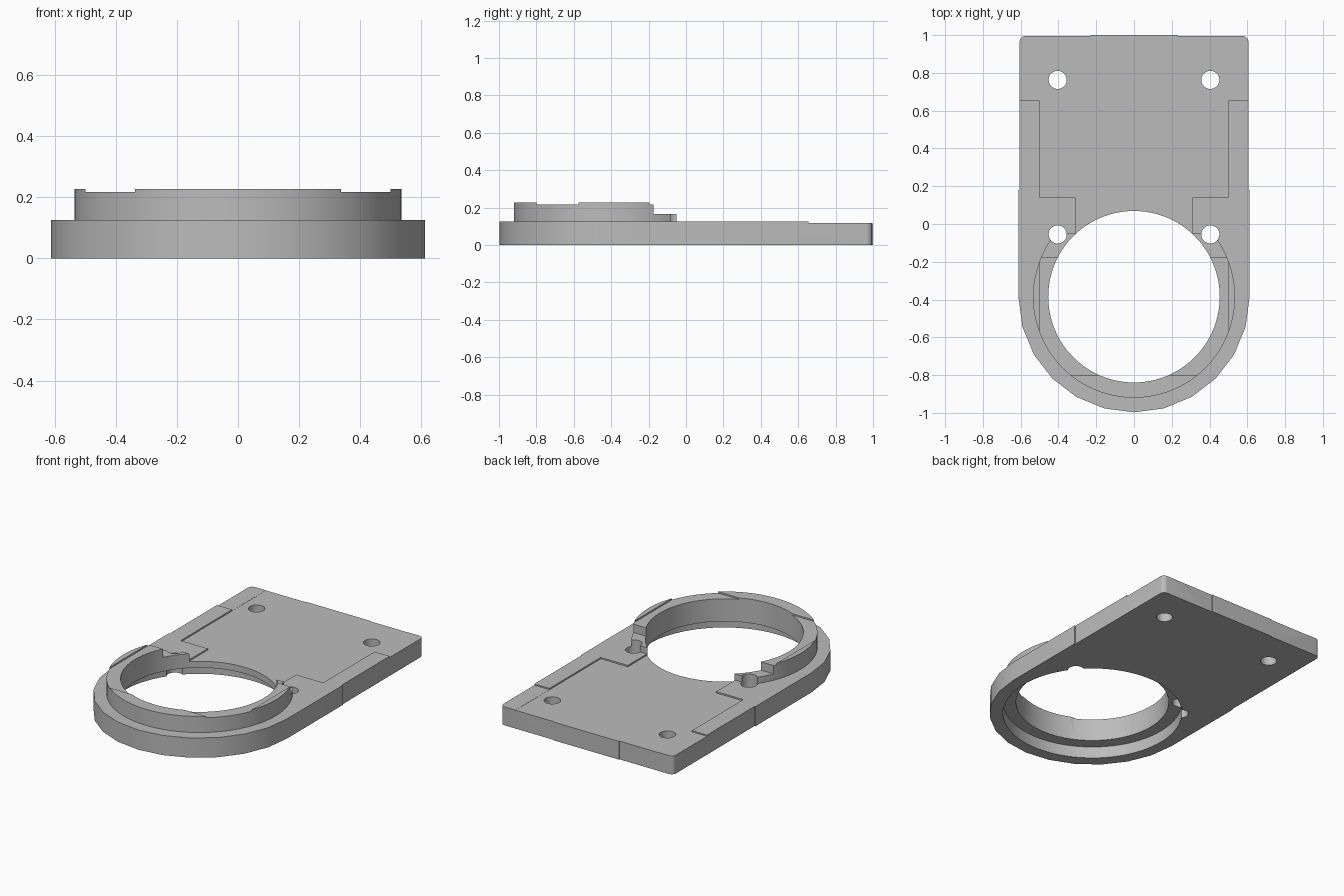
import bpy, bmesh, math
from mathutils import Vector

old = bpy.data.objects.get("Cube")
if old:
    bpy.data.objects.remove(old, do_unlink=True)

grey = bpy.data.materials.new("plain grey")
grey.use_nodes = True
grey.diffuse_color = (0.5, 0.5, 0.5, 1)
grey.node_tree.nodes["Principled BSDF"].inputs["Base Color"].default_value = (0.5, 0.5, 0.5, 1)

RING_Y = -0.385     # centre of the round end
PLATE_R = 0.612
TOP = 0.125
FLOOR = 0.117       # shallow pocket level


def prism(name, outline, z0, z1):
    """Extrude a counter-clockwise outline from z0 to z1."""
    bm = bmesh.new()
    base = bm.faces.new([bm.verts.new((x, y, z0)) for x, y in outline])
    top = bmesh.ops.extrude_face_region(bm, geom=[base])["geom"]
    bmesh.ops.translate(bm, vec=Vector((0, 0, z1 - z0)),
                        verts=[v for v in top if isinstance(v, bmesh.types.BMVert)])
    bmesh.ops.recalc_face_normals(bm, faces=bm.faces)
    mesh = bpy.data.meshes.new(name)
    bm.to_mesh(mesh)
    bm.free()
    mesh.materials.append(grey)
    obj = bpy.data.objects.new(name, mesh)
    bpy.context.collection.objects.link(obj)
    return obj


def arc(cx, cy, r, a0, a1, steps):
    angles = [math.radians(a0 + (a1 - a0) * i / steps) for i in range(steps + 1)]
    return [(cx + r * math.cos(a), cy + r * math.sin(a)) for a in angles]


def disc(name, x, y, r, z0, z1, sides=96):
    return prism(name, arc(x, y, r, 0, 360, sides)[:-1], z0, z1)


def box(name, x0, x1, y0, y1, z0, z1):
    return prism(name, [(x0, y0), (x1, y0), (x1, y1), (x0, y1)], z0, z1)


def combine(target, tool, operation="DIFFERENCE"):
    """Apply a boolean and discard the tool."""
    tool.hide_render = True
    mod = target.modifiers.new("boolean", "BOOLEAN")
    mod.operation, mod.solver, mod.object = operation, "EXACT", tool
    bpy.ops.object.select_all(action="DESELECT")
    bpy.context.view_layer.objects.active = target
    target.select_set(True)
    bpy.ops.object.modifier_apply(modifier=mod.name)
    bpy.data.objects.remove(tool, do_unlink=True)


# Plate outline: faceted round front, straight sides, rounded back corners
outline = arc(0, RING_Y, PLATE_R, 180, 360, 12)
outline += [(PLATE_R, 0.18), (0.606, 0.18)]
outline += arc(0.576, 0.965, 0.03, 0, 90, 5)
outline += [(0.23, 0.995), (0.23, 1.0), (-0.23, 1.0), (-0.23, 0.995)]
outline += arc(-0.576, 0.965, 0.03, 90, 180, 5)
outline += [(-0.606, 0.18), (-PLATE_R, 0.18)]
plate = prism("mounting_plate", outline, 0, TOP)

# Shallow pockets in the top of the plate
combine(plate, box("back_step_cutter", -1, 1, 0.655, 1.5, FLOOR, 0.5))
combine(plate, box("pocket_cutter", -0.5, 0.5, 0.14, 1.6, FLOOR - 0.001, 0.5))
combine(plate, box("pocket_neck_cutter", -0.31, 0.31, -0.1, 0.2, FLOOR - 0.001, 0.5))

# Raised collar, open at the back with low end tabs
collar = disc("collar", 0, RING_Y, 0.535, 0.1, 0.227)
combine(collar, box("collar_opening_cutter", -1, 1, -0.05, 1, 0.05, 0.5))
combine(collar, box("tab_cutter", -1, 1, -0.175, 1, 0.165, 0.5))
combine(collar, box("collar_pocket_cutter", -0.5, 0.5, -0.8, 1, 0.218, 0.5))
combine(plate, collar, "UNION")

# Large opening with a wider recess underneath
combine(plate, disc("opening_cutter", 0, RING_Y, 0.454, -0.1, 0.5))
combine(plate, disc("recess_cutter", 0, RING_Y, 0.532, -0.1, 0.075))

# Four screw holes
for side in (-1, 1):
    for y in (-0.055, 0.763):
        combine(plate, disc("screw_hole_cutter", side * 0.404, y, 0.048, -0.1, 0.5, 32))

bpy.ops.object.select_all(action="DESELECT")
plate.select_set(True)
bpy.context.view_layer.objects.active = plate
bpy.ops.object.shade_smooth_by_angle(angle=math.radians(30))
